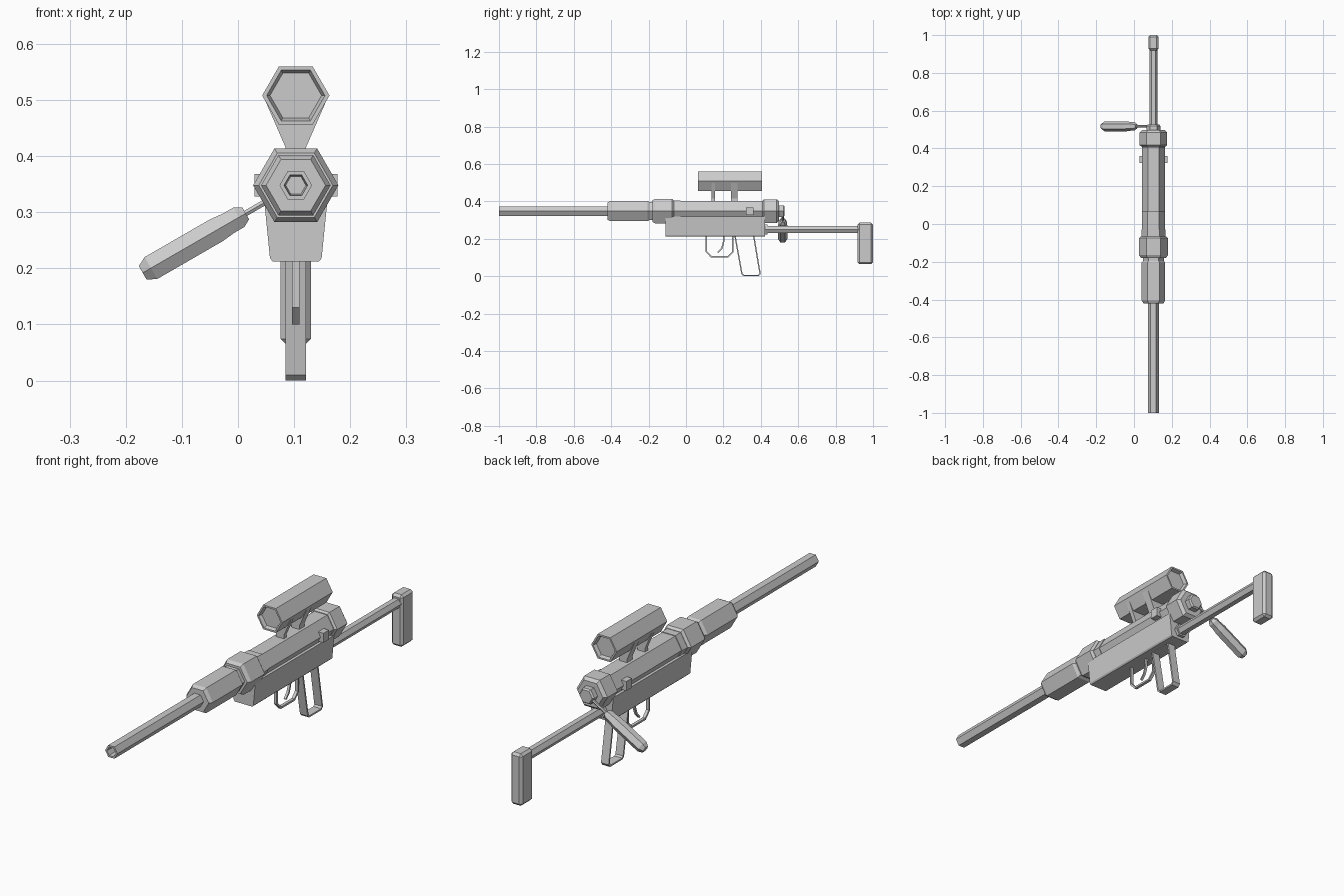
import bpy, bmesh, math
from mathutils import Matrix, Vector

if "Cube" in bpy.data.objects:
    bpy.data.objects.remove(bpy.data.objects["Cube"])

CX = 0.103   # lengthwise axis of the rifle
CZ = 0.348   # bore height


def finish(name, bm):
    bmesh.ops.recalc_face_normals(bm, faces=bm.faces[:])
    me = bpy.data.meshes.new(name)
    bm.to_mesh(me)
    bm.free()
    ob = bpy.data.objects.new(name, me)
    bpy.context.collection.objects.link(ob)
    return ob


def hex_turn(name, profile, z=CZ, matrix=None):
    """Six-sided turned part: profile of (position along y, radius)."""
    bm = bmesh.new()
    rings = []
    for y, r in profile:
        rings.append([bm.verts.new((r * math.cos(i * math.pi / 3), y,
                                    r * math.sin(i * math.pi / 3))) for i in range(6)])
    for a, b in zip(rings, rings[1:]):
        for i in range(6):
            j = (i + 1) % 6
            bm.faces.new((a[i], a[j], b[j], b[i]))
    bm.faces.new(rings[0])
    bm.faces.new(rings[-1])
    bm.transform(matrix or Matrix.Translation((CX, 0, z)))
    return finish(name, bm)


def box(name, x, y, z, bevel=0.0):
    bm = bmesh.new()
    bmesh.ops.create_cube(bm, size=1)
    bm.transform(Matrix.Translation((sum(x) / 2, sum(y) / 2, sum(z) / 2))
                 @ Matrix.Diagonal((x[1] - x[0], y[1] - y[0], z[1] - z[0], 1)))
    if bevel:
        bmesh.ops.bevel(bm, geom=bm.edges[:], offset=bevel, segments=1, affect='EDGES')
    return finish(name, bm)


def cross_prism(name, outline, y0, y1):
    """Outline of (x, z) extruded along y."""
    bm = bmesh.new()
    f = bm.faces.new([bm.verts.new((CX + x, y0, z)) for x, z in outline])
    ext = bmesh.ops.extrude_face_region(bm, geom=[f])['geom']
    bmesh.ops.translate(bm, vec=(0, y1 - y0, 0),
                        verts=[v for v in ext if isinstance(v, bmesh.types.BMVert)])
    return finish(name, bm)


def strap(name, path, half_width, thick, closed=False):
    """Flat strip following a (y, z) path in the side plane."""
    n = len(path)
    pts = [Vector(p) for p in path]
    bm = bmesh.new()
    rings = []
    for i, p in enumerate(pts):
        a = pts[i - 1] if closed or i > 0 else p
        b = pts[(i + 1) % n] if closed or i < n - 1 else p
        d1 = (p - a).normalized() if a != p else (b - p).normalized()
        d2 = (b - p).normalized() if b != p else d1
        t = (d1 + d2).normalized()
        off = Vector((-t.y, t.x)) * thick / 2 / max(0.4, t.dot(d1))
        rings.append([bm.verts.new((CX + sx * half_width, q.x, q.y))
                      for sx, q in ((-1, p - off), (1, p - off), (1, p + off), (-1, p + off))])
    for i in range(n if closed else n - 1):
        a, b = rings[i], rings[(i + 1) % n]
        for k in range(4):
            bm.faces.new((a[k], a[(k + 1) % 4], b[(k + 1) % 4], b[k]))
    if not closed:
        bm.faces.new(rings[0])
        bm.faces.new(rings[-1])
    return finish(name, bm)


# Barrel with hollow muzzle
hex_turn("barrel", [(-0.95, 0.018), (-1.0, 0.021), (-1.0, 0.029), (-0.40, 0.029)])

# Handguard, front collar, receiver tube and rear collar
hex_turn("handguard", [(-0.42, 0.045), (-0.42, 0.053), (-0.405, 0.062),
                       (-0.205, 0.062), (-0.195, 0.055), (-0.17, 0.055)])
hex_turn("front_collar", [(-0.18, 0.066), (-0.165, 0.076), (-0.075, 0.076), (-0.065, 0.066)])
hex_turn("receiver_tube", [(-0.075, 0.064), (-0.03, 0.064), (-0.03, 0.061), (0.43, 0.061)])
hex_turn("rear_collar", [(0.41, 0.064), (0.417, 0.073), (0.485, 0.073), (0.498, 0.06)])
hex_turn("bolt_cap", [(0.48, 0.036), (0.52, 0.036), (0.527, 0.03)])

# Side lugs on the receiver
for side, s in (("left", -1), ("right", 1)):
    xs = sorted((CX + s * 0.045, CX + s * 0.074))
    box("lug_" + side, xs, (0.322, 0.36), (0.328, 0.368))

# Lower receiver
cross_prism("lower_receiver", [(-0.056, 0.318), (0.056, 0.318), (0.046, 0.218),
                               (0.041, 0.212), (-0.041, 0.212), (-0.046, 0.218)], -0.11, 0.422)

# Scope with recessed lenses, on two tapered mounts
hex_turn("scope", [(0.08, 0.046), (0.065, 0.052), (0.065, 0.06),
                   (0.405, 0.06), (0.405, 0.052), (0.39, 0.046)], z=0.508)
for name, y0, y1 in (("front_mount", 0.136, 0.155), ("rear_mount", 0.24, 0.275)):
    cross_prism(name, [(-0.055, 0.5), (0.055, 0.5), (0.018, 0.415),
                       (0.018, 0.395), (-0.018, 0.395), (-0.018, 0.415)], y0, y1)

# Stock rod and butt
hex_turn("stock_rod", [(0.41, 0.03), (0.435, 0.03), (0.435, 0.022), (0.93, 0.022)], z=0.25)
box("butt", (CX - 0.027, CX + 0.027), (0.918, 1.0), (0.064, 0.286), 0.01)

# Open frame grip, trigger guard and trigger
strap("grip_frame", [(0.262, 0.215), (0.362, 0.215), (0.396, 0.014), (0.388, 0.004),
                     (0.308, 0.004), (0.299, 0.012)], 0.018, 0.007, closed=True)
strap("trigger_guard", [(0.108, 0.216), (0.108, 0.132), (0.135, 0.104), (0.225, 0.104),
                        (0.25, 0.13), (0.25, 0.216)], 0.0065, 0.008)
strap("trigger", [(0.203, 0.216), (0.2, 0.175), (0.19, 0.147), (0.17, 0.126)], 0.005, 0.008)

# Bolt handle sloping down to the left
start = Vector((CX - 0.02, 0.517, 0.338))
direction = Vector((-0.866, 0, -0.5))
place = Matrix.Translation(start) @ direction.to_track_quat('Y', 'Z').to_matrix().to_4x4()
hex_turn("bolt_rod", [(0.0, 0.006), (0.11, 0.006)], matrix=place)
hex_turn("bolt_grip", [(0.08, 0.014), (0.094, 0.023), (0.115, 0.023), (0.14, 0.026),
                       (0.275, 0.026), (0.292, 0.016)], matrix=place)
